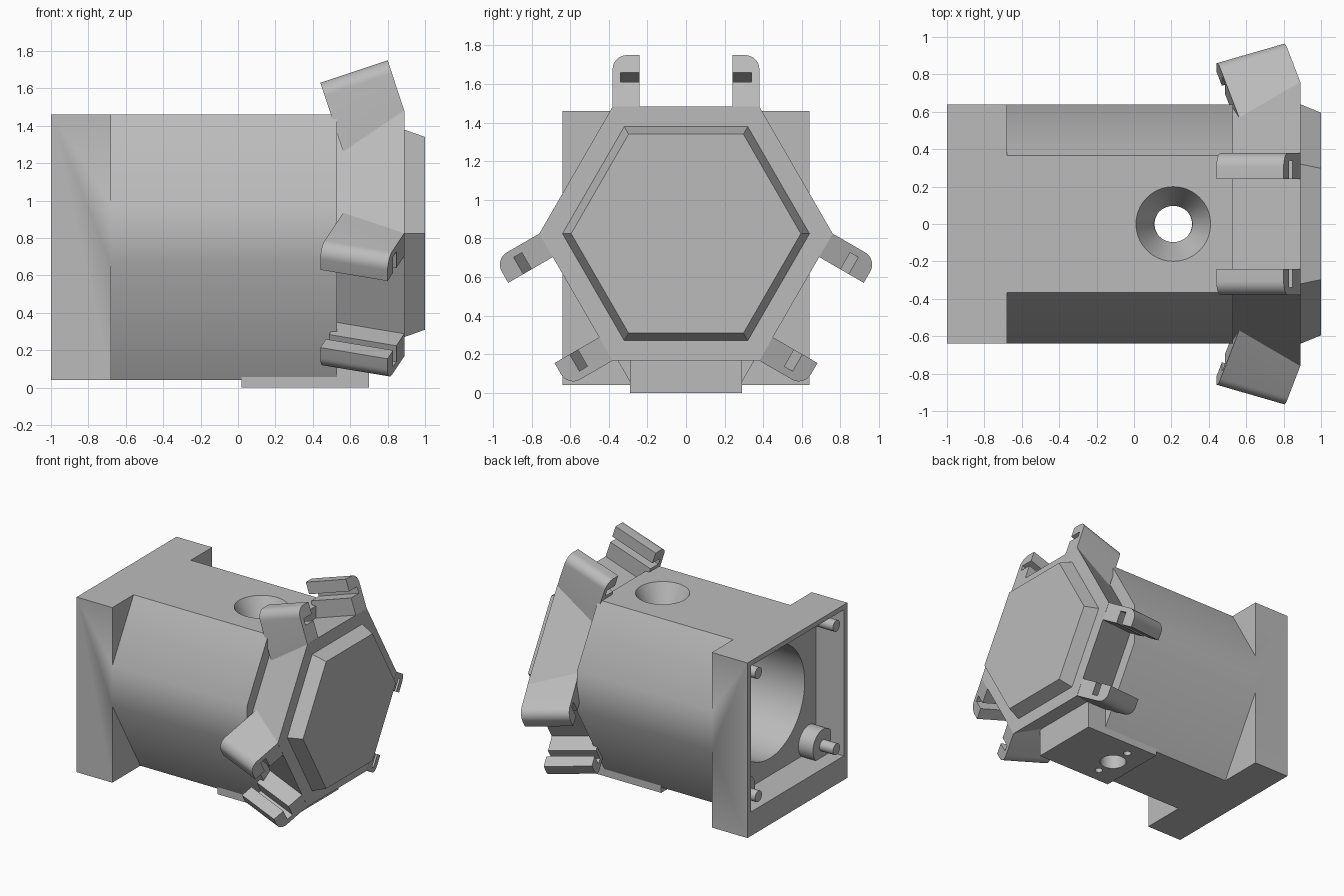
import bpy, bmesh
from math import sin, cos, pi, radians, sqrt
from mathutils import Vector, Matrix

cube = bpy.data.objects.get("Cube")
if cube:
    bpy.data.objects.remove(cube, do_unlink=True)

GREY = (0.5, 0.5, 0.5, 1)
grey = bpy.data.materials.new("plain_grey")
grey.use_nodes = True
grey.diffuse_color = GREY
grey.node_tree.nodes["Principled BSDF"].inputs["Base Color"].default_value = GREY

AXIS_Z = 0.825   # height of the housing axis


def finish(name, bm):
    bmesh.ops.recalc_face_normals(bm, faces=bm.faces)
    mesh = bpy.data.meshes.new(name)
    bm.to_mesh(mesh)
    bm.free()
    obj = bpy.data.objects.new(name, mesh)
    obj.data.materials.append(grey)
    bpy.context.collection.objects.link(obj)
    return obj


def loft(name, start, end):
    """Solid between two matching loops of 3D points."""
    bm = bmesh.new()
    a = [bm.verts.new(p) for p in start]
    b = [bm.verts.new(p) for p in end]
    bm.faces.new(a)
    bm.faces.new(b)
    for i in range(len(a)):
        j = (i + 1) % len(a)
        bm.faces.new((a[i], a[j], b[j], b[i]))
    return finish(name, bm)


def prism(name, points, x0, x1):
    return loft(name, [(x0, y, z) for y, z in points], [(x1, y, z) for y, z in points])


def box(name, x, y, z):
    return prism(name, [(y[0], z[0]), (y[1], z[0]), (y[1], z[1]), (y[0], z[1])], *x)


def hexagon(x, radius):
    return [(x, radius * cos(i * pi / 3), AXIS_Z + radius * sin(i * pi / 3)) for i in range(6)]


def rod(name, start, end, r0, r1=None, sides=64):
    """Cylinder or cone between two points."""
    start, end = Vector(start), Vector(end)
    d = end - start
    bm = bmesh.new()
    bmesh.ops.create_cone(bm, cap_ends=True, segments=sides, radius1=r0,
                          radius2=r0 if r1 is None else r1, depth=d.length)
    turn = d.to_track_quat('Z', 'Y').to_matrix().to_4x4()
    bmesh.ops.transform(bm, matrix=Matrix.Translation((start + end) / 2) @ turn, verts=bm.verts)
    return finish(name, bm)


def activate(obj):
    bpy.ops.object.select_all(action='DESELECT')
    obj.select_set(True)
    bpy.context.view_layer.objects.active = obj


def cut(obj, cutters):
    activate(obj)
    for c in cutters:
        c.hide_render = True
        mod = obj.modifiers.new("cut", 'BOOLEAN')
        mod.operation = 'DIFFERENCE'
        mod.solver = 'EXACT'
        mod.object = c
        bpy.ops.object.modifier_apply(modifier=mod.name)


def smooth(obj, degrees=35):
    activate(obj)
    bpy.ops.object.shade_smooth_by_angle(angle=radians(degrees))


# Main parts
body = box("housing_body", (-1, 0.53), (-0.64, 0.64), (0.04, 1.46))
flange = loft("front_flange", hexagon(0.53, 0.62), hexagon(0.89, 0.76))
cap = loft("front_cap", hexagon(0.89, 0.64), hexagon(1.0, 0.595))
block = box("mount_block", (0.02, 0.70), (-0.29, 0.29), (0, 0.3))

# Slanted corners that leave a square plate at the rear
wedges = []
for sy in (-1, 1):
    for sz in (-1, 1):
        y0, y1 = 0.2, 0.8
        slope = lambda y: 1.27 - sqrt(3) * y
        pts = [(y0, slope(y0)), (y1, slope(y1)), (y1, slope(y0))]
        wedges.append(prism("corner_cutter", [(sy * y, AXIS_Z + sz * z) for y, z in pts], -0.68, 0.7))

# Bore, rear recess and holes
recess = box("recess_cutter", (-1.2, -0.75), (-0.595, 0.595), (0.235, 1.42))
bore = rod("bore_cutter", (-0.9, 0, AXIS_Z), (0.7, 0, AXIS_Z), 0.45, sides=96)
funnel = rod("funnel_cutter", (0.21, 0, 1.2), (0.21, 0, 1.48), 0.063, 0.21)
drain = rod("lower_hole_cutter", (0.21, 0, -0.1), (0.21, 0, 0.5), 0.1)
screws = [rod("screw_hole_cutter", (0.21, y, -0.1), (0.21, y, 0.15), 0.03, sides=24)
          for y in (-0.17, 0.17)]

cut(body, wedges + [recess, bore, funnel, drain] + screws)
cut(flange, [bore])
cut(block, [bore, drain] + screws)
for cutter in wedges + screws + [recess, bore, funnel, drain]:
    bpy.data.objects.remove(cutter, do_unlink=True)
for part in (body, flange, block):
    smooth(part)

# Rear locating pins, the lower two on bosses
for side, y in (("left", 0.5), ("right", -0.5)):
    for level, z in (("lower", AXIS_Z - 0.5), ("upper", AXIS_Z + 0.5)):
        smooth(rod(f"{level}_{side}_pin", (-0.74, y, z), (-1, y, z), 0.045, sides=32))
    low = AXIS_Z - 0.5
    boss = rod(f"{side}_pin_boss", (-0.74, y, low), (-0.88, y, low), 0.13, sides=48)
    bounds = box("boss_trim", (-1.2, 0), (0.6, 0.9) if y > 0 else (-0.9, -0.6), (0, 1))
    cut(boss, [bounds])
    bpy.data.objects.remove(bounds, do_unlink=True)
    smooth(boss)


# Grooved clips, in pairs on three of the flange sides
def clip_section(depth):
    """Tangential offset and depth below the clip's outer face."""
    inner, outer, r = 0.24, 0.38, 0.075
    pts = [(inner, 0)]
    pts += [(outer - r + r * sin(a), r - r * cos(a)) for a in (i * pi / 16 for i in range(9))]
    pts += [(outer, depth), (inner, depth)]
    pts += [(inner, 0.147), (0.34, 0.147), (0.34, 0.095), (inner, 0.095)]
    return pts


def clip_loop(x, radial, depth, angle, side):
    tilt = radians(18.4)
    loop = []
    for t, d in clip_section(depth):
        r = radial - d * cos(tilt)
        t *= side
        loop.append((x + d * sin(tilt), r * sin(angle) + t * cos(angle),
                     AXIS_Z + r * cos(angle) - t * sin(angle)))
    return loop


for place, degrees in (("top", 0), ("left", 120), ("right", 240)):
    for n, side in enumerate((-1, 1), 1):
        angle = radians(degrees)
        clip = loft(f"{place}_clip_{n}", clip_loop(0.44, 0.805, 0.39, angle, side),
                    clip_loop(0.80, 0.925, 0.285, angle, side))
        smooth(clip)
